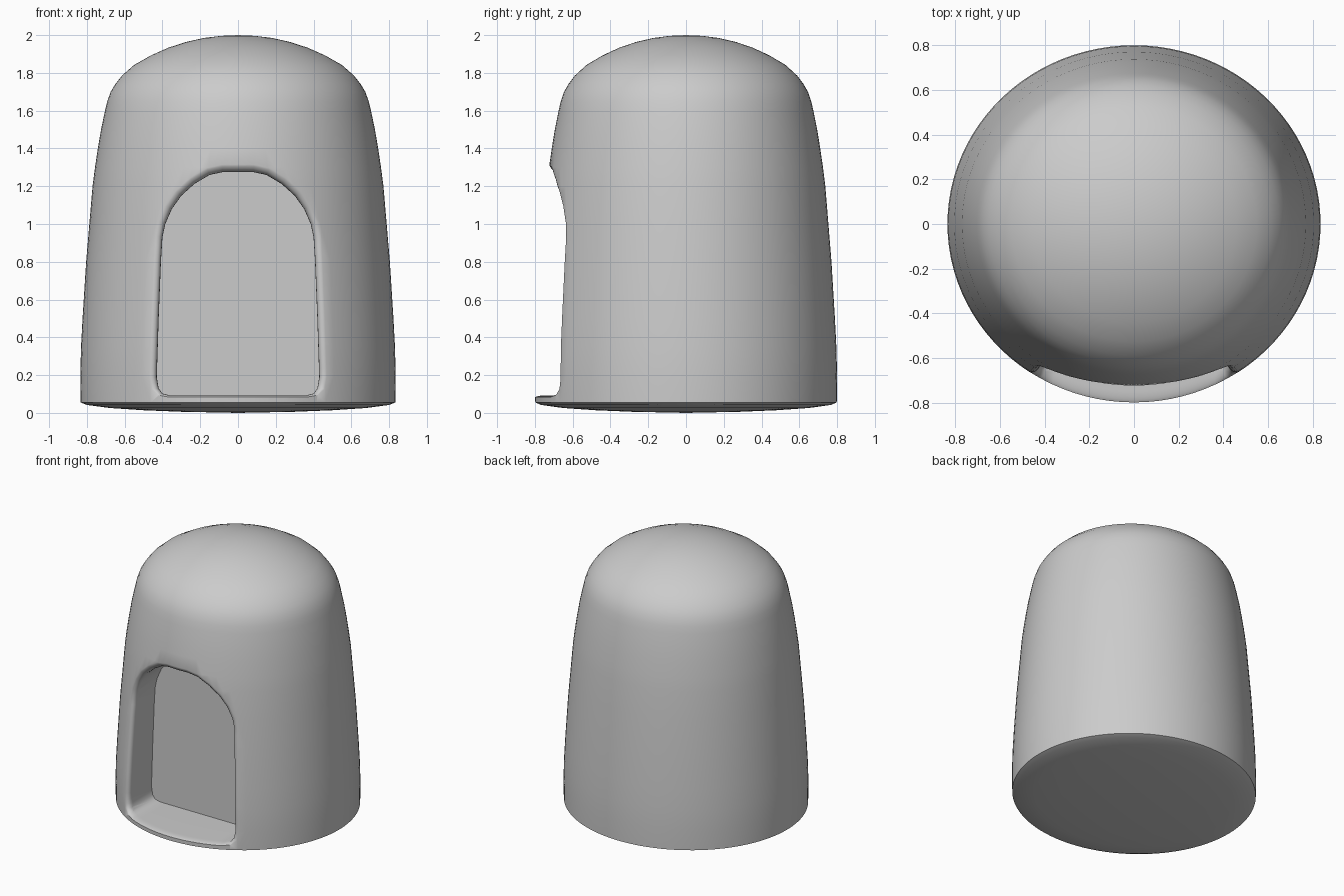
import bpy, bmesh, math
from mathutils import Vector

if "Cube" in bpy.data.objects:
    bpy.data.objects.remove(bpy.data.objects["Cube"])

SEG, Y_SCALE, WALL = 96, 0.958, 0.05

# radius / height profile, from underside centre up to the crown
PROFILE = [(0, 0), (0.3, 0.006), (0.5, 0.014), (0.68, 0.026), (0.8, 0.042), (0.833, 0.055),
           (0.835, 0.2), (0.831, 0.35), (0.823, 0.5), (0.804, 0.8), (0.787, 1.0), (0.77, 1.2),
           (0.757, 1.3), (0.742, 1.4), (0.725, 1.5), (0.704, 1.6), (0.692, 1.65), (0.674, 1.7),
           (0.65, 1.74), (0.615, 1.785), (0.55, 1.842), (0.46, 1.893), (0.37, 1.933),
           (0.275, 1.964), (0.18, 1.985), (0.09, 1.996), (0, 2.0)]


def offset_path(pts, dist, closed=False):
    """Move a counter-clockwise path outward by dist (inward when negative)."""
    out, n = [], len(pts)
    for i, p in enumerate(pts):
        a = Vector(pts[i - 1] if closed or i > 0 else p)
        b = Vector(pts[(i + 1) % n] if closed or i < n - 1 else p)
        p = Vector(p)
        normals = [Vector((d.y, -d.x)).normalized() for d in (p - a, b - p) if d.length > 1e-6]
        m = sum(normals, Vector((0, 0))).normalized()
        k = max(0.5, m.dot(normals[0]))
        out.append(p + m * dist / k)
    return out


def make_object(name, bm):
    bmesh.ops.recalc_face_normals(bm, faces=bm.faces)
    mesh = bpy.data.meshes.new(name)
    bm.to_mesh(mesh)
    bm.free()
    ob = bpy.data.objects.new(name, mesh)
    bpy.context.collection.objects.link(ob)
    return ob


def bridge(bm, a, b):
    n = len(a)
    for i in range(n):
        j = (i + 1) % n
        bm.faces.new((a[i], a[j], b[j], b[i]))


def lathe(name, pts):
    bm = bmesh.new()
    rings = []
    for r, z in pts[1:-1]:
        rings.append([bm.verts.new((r * math.cos(t), r * math.sin(t) * Y_SCALE, z))
                      for t in (2 * math.pi * i / SEG for i in range(SEG))])
    for a, b in zip(rings, rings[1:]):
        bridge(bm, a, b)
    for ring, z in ((rings[0], pts[0][1]), (rings[-1], pts[-1][1])):
        c = bm.verts.new((0, 0, z))
        for i in range(SEG):
            bm.faces.new((c, ring[i], ring[(i + 1) % SEG]))
    return make_object(name, bm)


def wall_y(x, z):
    for (r0, z0), (r1, z1) in zip(PROFILE, PROFILE[1:]):
        if z <= z1:
            r = r0 + (r1 - r0) * (z - z0) / (z1 - z0)
            break
    r = max(r, 0.833) if z < 0.2 else r
    return -Y_SCALE * math.sqrt(r * r - x * x)


# outer body and the hollow inside it
body = lathe("dome_shell", PROFILE)
inner = offset_path(PROFILE, -WALL)
inner[0].x = inner[-1].x = 0
cavity = lathe("cavity_cutter", inner)

# arched doorway outline, mirrored and resampled
half = [(0, 0.093), (0.36, 0.093), (0.4, 0.103), (0.42, 0.13), (0.43, 0.19), (0.42, 0.5),
        (0.408, 0.8), (0.4, 0.93), (0.385, 1.0), (0.35, 1.08), (0.3, 1.15), (0.23, 1.213),
        (0.15, 1.26), (0.08, 1.275), (0, 1.275)]
loop = half + [(-x, z) for x, z in reversed(half[1:-1])]
outline = []
for i, p in enumerate(loop):
    p, q = Vector(p), Vector(loop[(i + 1) % len(loop)])
    n = max(1, math.ceil((q - p).length / 0.05))
    outline += [p.lerp(q, k / n) for k in range(n)]

# doorway cutter, flared to leave a rounded rim that follows the curved wall
ROUND = 0.06


def door_loop(bm, off, inset=None, y=None):
    verts = []
    for (x0, z0), (x, z) in zip(outline, offset_path(outline, off, True)):
        if z < z0:
            z = z0 - (z0 - z) * 0.25
        verts.append(bm.verts.new((x, wall_y(x, z) + inset if y is None else y, z)))
    return verts


bm = bmesh.new()
loops = [door_loop(bm, 0, y=-0.4)]
for k in range(7):
    t = math.pi / 2 * k / 6
    loops.append(door_loop(bm, ROUND * (1 - math.cos(t)), ROUND * (1 - math.sin(t)) - 0.004))
loops.append(door_loop(bm, ROUND, y=-1.1))
for a, b in zip(loops, loops[1:]):
    bridge(bm, a, b)
bm.faces.new(loops[0])
bm.faces.new(loops[-1])
bmesh.ops.triangulate(bm, faces=bm.faces)
doorway = make_object("doorway_cutter", bm)

# carve the hollow and the doorway
bpy.context.view_layer.objects.active = body
body.select_set(True)
for cutter in (cavity, doorway):
    cutter.hide_render = True
    mod = body.modifiers.new(cutter.name, 'BOOLEAN')
    mod.operation = 'DIFFERENCE'
    mod.solver = 'EXACT'
    mod.object = cutter
    bpy.ops.object.modifier_apply(modifier=mod.name)
for cutter in (cavity, doorway):
    bpy.data.objects.remove(cutter)

bpy.ops.object.shade_smooth_by_angle(angle=math.radians(45))
